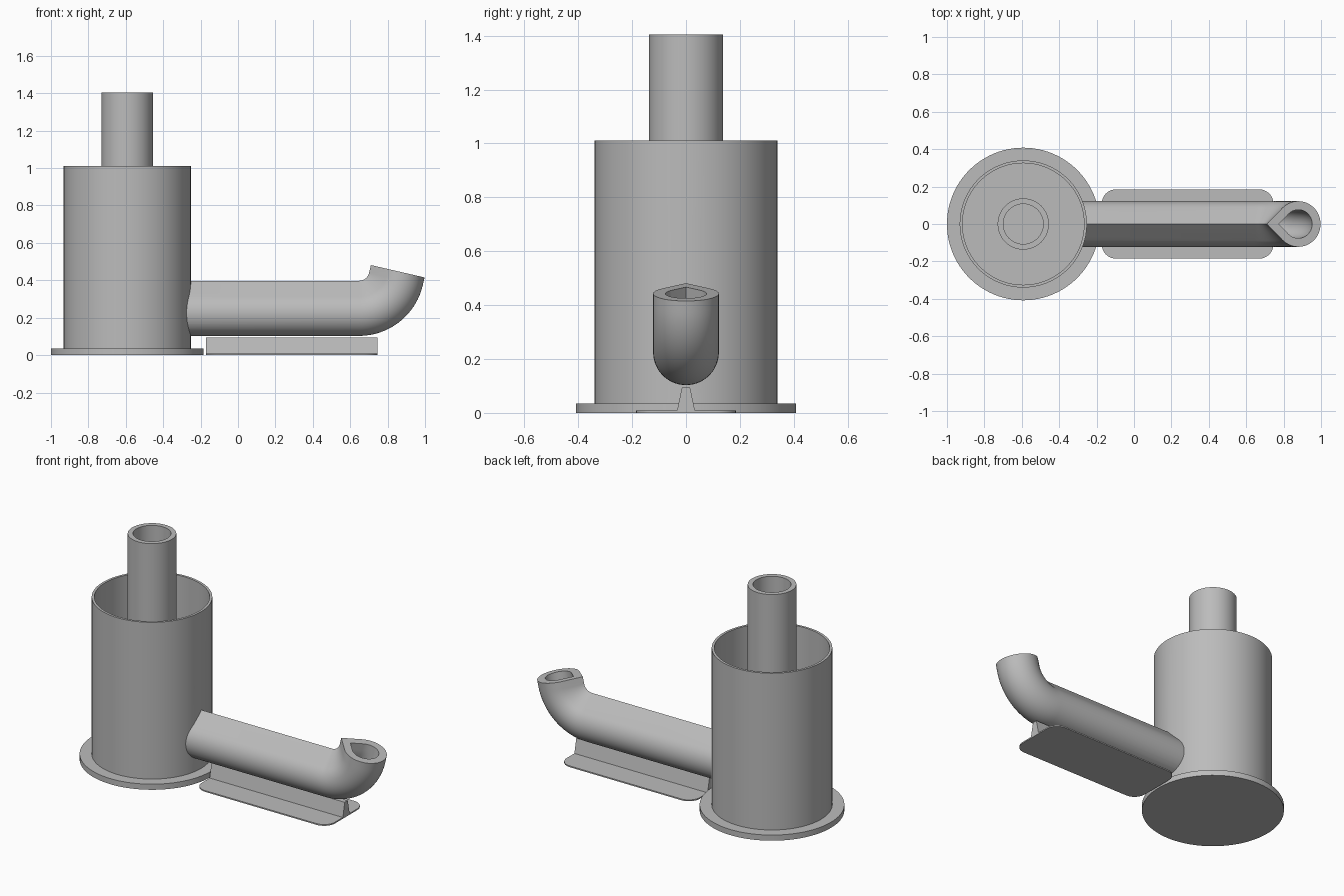
import bpy, bmesh
from math import sin, cos, pi, radians, sqrt
from mathutils import Vector

if "Cube" in bpy.data.objects:
    bpy.data.objects.remove(bpy.data.objects["Cube"], do_unlink=True)

GREY = (0.5, 0.5, 0.5, 1)
grey = bpy.data.materials.new("plain grey")
grey.use_nodes = True
grey.diffuse_color = GREY
grey.node_tree.nodes["Principled BSDF"].inputs["Base Color"].default_value = GREY

AXIS_X = -0.592      # centre of the upright vessel
SPOUT_Z = 0.225      # centre line of the spout


def loft(name, rings, closed=False):
    """Skin a list of equal rings; cap the ends, or join last ring to first."""
    bm = bmesh.new()
    loops = [[bm.verts.new(p) for p in ring] for ring in rings]
    n = len(loops[0])
    pairs = list(zip(loops, loops[1:]))
    if closed:
        pairs.append((loops[-1], loops[0]))
    else:
        bm.faces.new(loops[0])
        bm.faces.new(loops[-1])
    for a, b in pairs:
        for i in range(n):
            j = (i + 1) % n
            bm.faces.new((a[i], a[j], b[j], b[i]))
    bmesh.ops.recalc_face_normals(bm, faces=bm.faces)
    mesh = bpy.data.meshes.new(name)
    bm.to_mesh(mesh)
    bm.free()
    mesh.materials.append(grey)
    ob = bpy.data.objects.new(name, mesh)
    bpy.context.collection.objects.link(ob)
    return ob


def circle(r, z, n=96):
    return [(AXIS_X + r * cos(2 * pi * i / n), r * sin(2 * pi * i / n), z) for i in range(n)]


def disc(name, r, z0, z1):
    return loft(name, [circle(r, z0), circle(r, z1)])


def tube(name, outer, inner, z0, z1):
    return loft(name, [circle(outer, z0), circle(outer, z1),
                       circle(inner, z1), circle(inner, z0)], closed=True)


def teardrop(r, n=40):
    """Round below, with a right-angled ridge on top."""
    arc = [radians(135 + 270 * i / n) for i in range(n + 1)]
    return [(r * cos(a), r * sin(a)) for a in arc] + [(0, r * sqrt(2))]


def spout_sweep(name, r, start, tail):
    """Sweep a teardrop along a level run, an upward bend and a short tail."""
    bend_x, bend_r, turn = 0.647, 0.228, radians(77)
    path = [(Vector((start, 0, SPOUT_Z)), 0)]
    for i in range(25):
        a = turn * i / 24
        path.append((Vector((bend_x + bend_r * sin(a), 0,
                             SPOUT_Z + bend_r * (1 - cos(a)))), a))
    path.append((path[-1][0] + tail * Vector((cos(turn), 0, sin(turn))), turn))
    return loft(name, [[c + Vector((-v * sin(a), u, v * cos(a))) for u, v in teardrop(r)]
                       for c, a in path])


def cut(ob, cutter):
    mod = ob.modifiers.new("cut", 'BOOLEAN')
    mod.operation = 'DIFFERENCE'
    mod.solver = 'EXACT'
    mod.object = cutter
    cutter.hide_render = True
    cutter.hide_set(True)


def apply_modifiers(ob):
    bpy.context.view_layer.update()
    deps = bpy.context.evaluated_depsgraph_get()
    ob.data = bpy.data.meshes.new_from_object(ob.evaluated_get(deps))
    ob.modifiers.clear()


# Upright vessel: foot, open wall and central pipe
base = disc("base_disc", 0.408, 0, 0.035)
wall = tube("vessel_wall", 0.34, 0.325, 0.03, 1.01)
pipe = tube("central_pipe", 0.137, 0.107, 0.03, 1.405)

# Hollow spout, trimmed to the vessel and opening through its wall
spout = spout_sweep("spout", 0.122, -0.4, 0.042)
bore = spout_sweep("bore_cutter", 0.076, -0.38, 0.1)
trim = disc("trim_cutter", 0.335, -0.1, 1.2)
cut(spout, trim)
cut(spout, bore)
cut(wall, bore)
for ob in (spout, wall):
    apply_modifiers(ob)
for helper in (bore, trim):
    bpy.data.objects.remove(helper, do_unlink=True)

# Support foot under the spout: thin rounded plate and tapered rib
X0, X1, HALF, CORNER = -0.172, 0.745, 0.185, 0.075
outline = []
for k, (x, y) in enumerate([(X1, HALF), (X0, HALF), (X0, -HALF), (X1, -HALF)]):
    cx = x - CORNER if x == X1 else x + CORNER
    cy = y - CORNER if y > 0 else y + CORNER
    for i in range(9):
        a = radians(90 * k + 90 * i / 8)
        outline.append((cx + CORNER * cos(a), cy + CORNER * sin(a)))
plate = loft("support_plate", [[(x, y, z) for x, y in outline] for z in (0, 0.008)])

section = [(-0.034, 0.004), (0.034, 0.004), (0.015, 0.095), (-0.015, 0.095)]
rib = loft("support_rib", [[(x, y, z) for y, z in section] for x in (X0, X1)])

# Smooth round surfaces, crisp edges
bpy.ops.object.select_all(action='DESELECT')
for ob in (base, wall, pipe, spout, plate):
    ob.select_set(True)
bpy.context.view_layer.objects.active = spout
bpy.ops.object.shade_smooth_by_angle(angle=radians(30))
